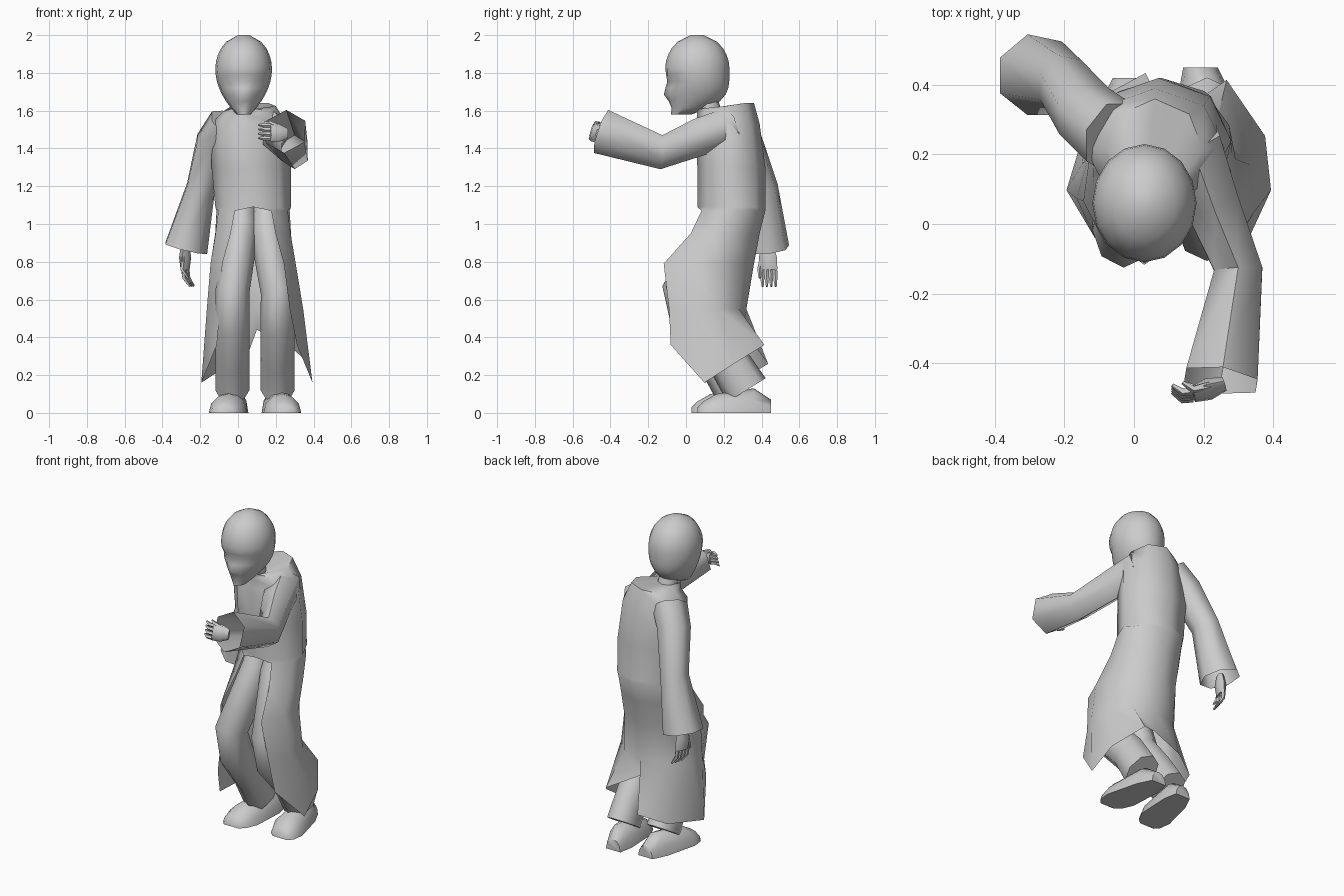
import bpy, bmesh
from math import sin, cos, pi, tau, radians, sqrt
from mathutils import Vector

default_cube = bpy.data.objects.get("Cube")
if default_cube:
    bpy.data.objects.remove(default_cube)

grey = bpy.data.materials.new("plain_grey")
grey.use_nodes = True
grey.diffuse_color = (.6, .6, .6, 1)
shader = grey.node_tree.nodes["Principled BSDF"]
shader.inputs["Base Color"].default_value = grey.diffuse_color


def loft(name, rings, closed=True, cap_start=True, cap_end=True):
    """Skin a list of point rings into one smooth-shaded object."""
    bm = bmesh.new()
    rows = [[bm.verts.new(point) for point in ring] for ring in rings]
    count = len(rows[0])
    for lower, upper in zip(rows, rows[1:]):
        for i in range(count if closed else count - 1):
            j = (i + 1) % count
            bm.faces.new((lower[i], lower[j], upper[j], upper[i]))
    if cap_start:
        bm.faces.new(rows[0][::-1])
    if cap_end:
        bm.faces.new(rows[-1])
    bmesh.ops.remove_doubles(bm, verts=bm.verts[:], dist=.0005)
    bmesh.ops.recalc_face_normals(bm, faces=bm.faces[:])
    mesh = bpy.data.meshes.new(name)
    bm.to_mesh(mesh)
    bm.free()
    mesh.materials.append(grey)
    part = bpy.data.objects.new(name, mesh)
    bpy.context.collection.objects.link(part)
    bpy.ops.object.select_all(action="DESELECT")
    part.select_set(True)
    bpy.context.view_layer.objects.active = part
    bpy.ops.object.shade_smooth_by_angle(angle=radians(60))


def arc(centre, width, depth, points, gap=0.0):
    """Level ellipse from the front round by +x, left open by a gap at the front."""
    ring = []
    for i in range(points):
        turn = gap + (tau - gap - gap) * i / (points - 1) - pi / 2
        ring.append(Vector(centre) + Vector((width * cos(turn), depth * sin(turn), 0)))
    return ring


def tube(name, path, sides=8, hint=(1, 0, 0), cap_end=True):
    """Tube through stations of centre, radius along the hint, radius across it."""
    centres = [Vector(station[0]) for station in path]
    last = len(path) - 1
    rings = []
    for k, (_, along, across) in enumerate(path):
        tangent = centres[min(k + 1, last)] - centres[max(k - 1, 0)]
        side = tangent.cross(Vector(hint)).normalized()
        wide = side.cross(tangent).normalized()
        turns = [tau * i / sides for i in range(sides)]
        rings.append([centres[k] + wide * along * cos(t) + side * across * sin(t)
                      for t in turns])
    loft(name, rings, cap_end=cap_end)


# Long coat: closed torso above, skirt split at the front below
coat = [arc((.04, .11, 1.61), .07, .06, 9),
        arc((.06, .21, 1.61), .14, .15, 9),
        arc((.06, .22, 1.53), .2, .17, 9),
        arc((.07, .24, 1.3), .21, .18, 9),
        arc((.08, .24, 1.09), .2, .18, 9),
        arc((.08, .24, 1.07), .2, .18, 9, .5),
        arc((.08, .19, .95), .21, .2, 9, .6),
        arc((.08, .08, .79), .23, .28, 9, pi / 4),
        arc((.09, .08, .55), .26, .24, 9, pi / 4),
        arc((.1, .15, .16), .3, .27, 9, pi / 4)]
# Hunched shoulders: higher at the back and on the left
for point in coat[1]:
    point.z += .2 * (point.y - .21) + .1 * (point.x - .06)
# Right flap hangs further back than the left
for row in coat[-3:-1]:
    row[-1].y += .06
    row[-2].y += .04
hem = coat[-1]
# Uneven hem: raised front corners, folded back, lower on the right
for point, lift in zip(hem, (.2, 0, .1, .2, .28, .1, .05, 0, .2)):
    point.z += lift
hem[3].y += .04
hem[4].y -= .12
hem[5] += Vector((.1, .06, 0))
hem[6] += Vector((.06, .1, 0))
hem[0].y -= .04
loft("coat", coat, closed=False, cap_start=False, cap_end=False)

# Wide sleeves, open at the cuff
tube("left_sleeve", [((.16, .24, 1.52), .1, .1), ((.22, .07, 1.46), .1, .09),
                     ((.3, -.13, 1.38), .09, .08), ((.25, -.45, 1.49), .12, .12)],
     6, (0, 0, 1), cap_end=False)
tube("right_sleeve", [((-.06, .25, 1.53), .1, .12), ((-.13, .31, 1.43), .1, .1),
                      ((-.2, .4, 1.19), .08, .09), ((-.28, .43, .87), .12, .12)],
     7, cap_end=False)


def leg(side, hip, foot, knee, heel):
    """Trouser leg with the knee bent forward and the ankle set back."""
    tube(side + "_trouser_leg", [((hip, .21, 1.08), .08, .1),
                                 ((hip, .18, .97), .09, .12),
                                 ((foot, knee, .64), .09, .11),
                                 ((foot, knee + .05, .46), .09, .11),
                                 ((foot, heel - .1, .28), .09, .11),
                                 ((foot, heel, .12), .09, .12)])


def shoe(side, centre, toe, splay):
    """Flat sole with a domed upper that peaks under the ankle."""
    rings = []
    for along, half, height in ((0, .05, .03), (.03, .08, .06), (.1, .1, .1),
                                (.3, .08, .13), (.39, .05, .07)):
        x = centre + splay * (.2 - along)
        dome = [(cos(pi * i / 6), sin(pi * i / 6)) for i in range(7)]
        rings.append([(x + half * a, toe + along, height * b) for a, b in dome])
    loft(side + "_shoe", rings)


leg("left", .15, .21, 0, .32)
leg("right", .02, -.03, -.02, .27)
shoe("left", .22, .06, .15)
shoe("right", -.04, .03, -.15)

tube("neck", [((.04, .14, 1.56), .06, .06), ((.03, .09, 1.7), .06, .06)])

# Head: rounded skull over a tapering jaw
head = []
for level in range(13):
    z = 1.58 + .035 * level
    jaw = max(0, (1.82 - z) / .24)
    crown = max(0, (z - 1.82) / .18)
    dome = sqrt(1 - .96 * crown ** 2)
    front = -.11 + .04 * jaw
    back = .23 - .2 * jaw ** 4
    half = .15 * (1 - .75 * jaw ** 2)
    centre = (.03, (front + back) / 2, z)
    head.append(arc(centre, half * dome, (back - front) / 2 * dome, 17)[:-1])

# Face: chin, lips, nose tip and bridge, then paired nostrils, eye sockets and brows
for level, push in ((0, .01), (2, .01), (3, .03), (4, .015)):
    head[level][0].y -= push
for step in (1, -1):
    head[2][step].y -= .005
    head[3][step].y -= .01
    head[5][step].y += .015
    head[5][step + step].y += .01
    head[6][step].y -= .005
loft("head", head)


def hand(side, wrist, reach, spread, curl):
    """Palm, four fingers and a thumb along the reach direction."""
    wrist, reach, spread, curl = map(Vector, (wrist, reach, spread, curl))
    spread.normalize()
    tube(side + "_palm", [(wrist, .03, .02), (wrist + reach * .3, .05, .03),
                          (wrist + reach * .6, .05, .02)], 6, spread)
    for finger in range(4):
        base = wrist + reach * .6 + spread * (finger - 1.5) * .024
        bend = base + reach * .2 + curl * .2
        tip = bend + reach * .2 + curl
        tube(f"{side}_finger_{finger}", [(base, .013, .013), (bend, .012, .012),
                                         (tip, .006, .006)], 5, spread)
    base = wrist + reach * .3 - spread * .03
    bend = base + reach * .3 - spread * .02
    tip = bend + reach * .2 + curl
    tube(side + "_thumb", [(base, .015, .015), (bend, .012, .012), (tip, .006, .006)],
         5, spread)


hand("right", (-.28, .43, .89), (0, .01, -.22), (.3, 1, 0), (.03, 0, 0))
hand("left", (.26, -.46, 1.48), (-.15, -.05, .01), (0, -.3, -1), (0, .03, 0))
